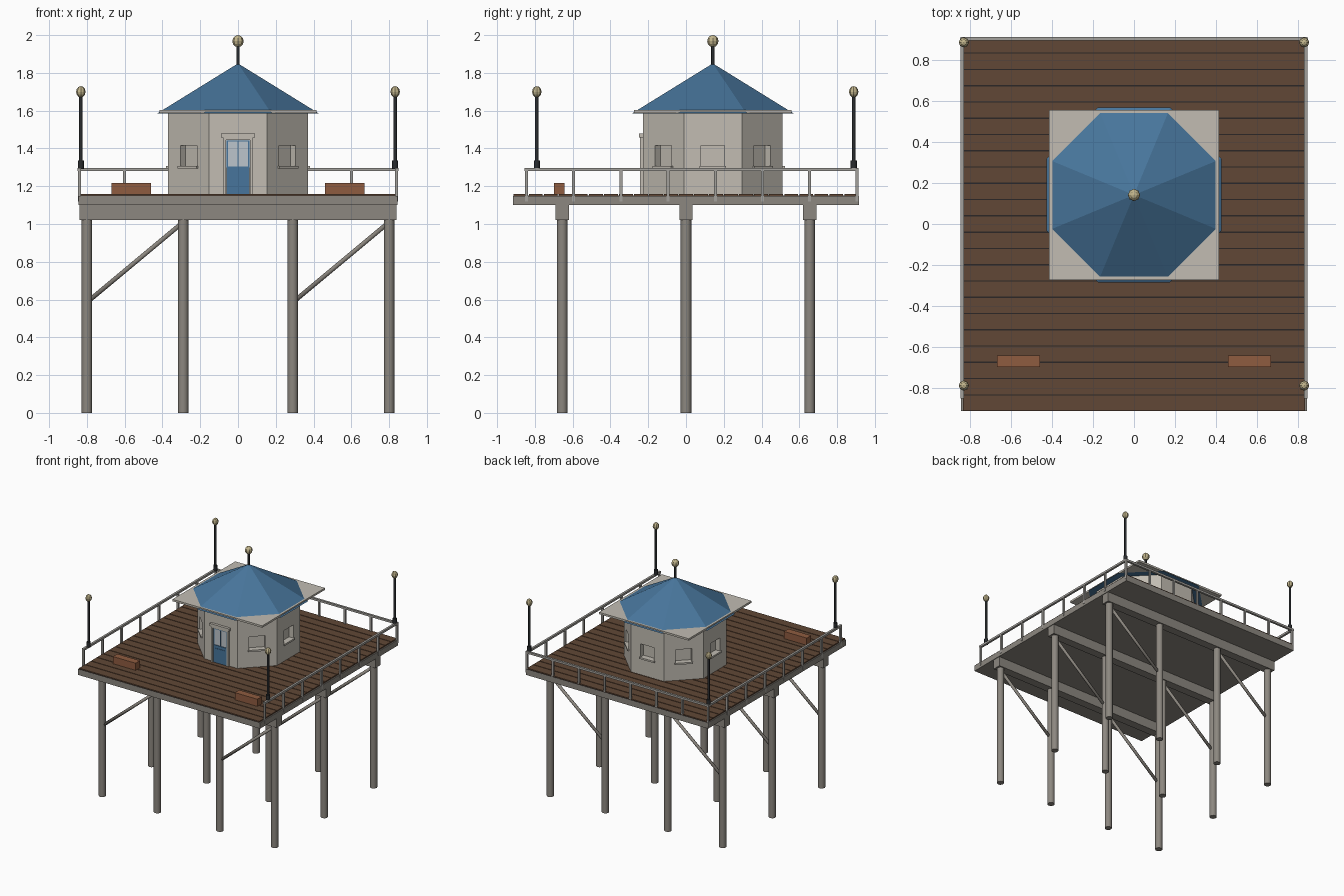
import bpy, bmesh, math
from mathutils import Vector, Matrix

if "Cube" in bpy.data.objects:
    bpy.data.objects.remove(bpy.data.objects["Cube"])


def mat(name, r, g, b):
    lin = [c / 12.92 if c <= 0.04045 else ((c + 0.055) / 1.055) ** 2.4 for c in (r, g, b)]
    m = bpy.data.materials.new(name)
    m.diffuse_color = (*lin, 1)
    m.use_nodes = True
    m.node_tree.nodes["Principled BSDF"].inputs["Base Color"].default_value = m.diffuse_color
    return m


WOOD = mat("weathered_grey", 0.55, 0.53, 0.50)
RAIL = mat("rail_grey", 0.64, 0.63, 0.61)
DECK = mat("deck_brown", 0.38, 0.28, 0.21)
GAP = mat("gap_dark", 0.17, 0.15, 0.15)
WALL = mat("wall_cream", 0.76, 0.74, 0.70)
ROOF = mat("roof_blue", 0.28, 0.46, 0.61)
BENCH = mat("bench_brown", 0.56, 0.36, 0.25)
IRON = mat("iron_black", 0.16, 0.17, 0.18)
LAMP = mat("lamp_beige", 0.76, 0.71, 0.55)
GLASS = mat("glass_pale", 0.74, 0.77, 0.80)


def finish(name, bm, m, smooth=False):
    me = bpy.data.meshes.new(name)
    bm.to_mesh(me)
    bm.free()
    me.materials.append(m)
    if smooth:
        for p in me.polygons:
            p.use_smooth = abs(p.normal.z) < 0.9
    ob = bpy.data.objects.new(name, me)
    bpy.context.collection.objects.link(ob)
    return ob


def boxes(name, specs, m, mtx=None):
    """One object from several (x0, x1, y0, y1, z0, z1) boxes."""
    bm = bmesh.new()
    for x0, x1, y0, y1, z0, z1 in specs:
        t = Matrix.Translation(((x0 + x1) / 2, (y0 + y1) / 2, (z0 + z1) / 2))
        s = Matrix.Diagonal((x1 - x0, y1 - y0, z1 - z0, 1))
        bmesh.ops.create_cube(bm, size=1, matrix=t @ s)
    if mtx:
        bm.transform(mtx)
    return finish(name, bm, m)


def rod(name, a, b, r, m, sides=12, r2=None, smooth=True, spin=0):
    a, b = Vector(a), Vector(b)
    d = b - a
    bm = bmesh.new()
    q = d.to_track_quat('Z', 'Y').to_matrix().to_4x4()
    bmesh.ops.create_cone(bm, cap_ends=True, segments=sides, radius1=r, radius2=r if r2 is None else r2,
                          depth=d.length,
                          matrix=Matrix.Translation((a + b) / 2) @ q @ Matrix.Rotation(spin, 4, 'Z'))
    return finish(name, bm, m, smooth)


def ball(name, c, r, h):
    bm = bmesh.new()
    bmesh.ops.create_uvsphere(bm, u_segments=8, v_segments=6, radius=1,
                              matrix=Matrix.Translation(c) @ Matrix.Diagonal((r, r, h, 1)))
    return finish(name, bm, LAMP)


# Piles, cross beams and braces
PX = (-0.80, -0.29, 0.29, 0.80)
for y in (-0.655, 0, 0.655):
    for x in PX:
        rod("pile", (x, y, 0), (x, y, 1.03), 0.028, WOOD)
    boxes("cross_beam", [(-0.84, 0.84, y - 0.035, y + 0.035, 1.02, 1.10)], WOOD)
    for x in (PX[0], PX[2]):
        rod("brace", (x, y, 0.585), (x + 0.51, y, 1.01), 0.012, WOOD, 8)

# Deck slab, dark gaps and planks
boxes("deck_slab", [(-0.845, 0.845, -0.915, 0.915, 1.10, 1.148)], WOOD)
boxes("plank_gaps", [(-0.834, 0.834, -0.914, 0.914, 1.146, 1.151)], GAP)
N = 23
step = 1.83 / N
boxes("planks", [(-0.835, 0.835, -0.915 + i * step + 0.003, -0.915 + (i + 1) * step - 0.003, 1.147, 1.158)
                 for i in range(N)], DECK)

# Railing on three sides
h = 0.008
posts, Y0, Y1, X = [], -0.845, 0.905, 0.84
for i in range(8):
    y = Y0 + (Y1 - Y0) * i / 7
    x = -X + 2 * X * i / 7
    posts += [(s * X - h, s * X + h, y - h, y + h, 1.12, 1.285) for s in (-1, 1)]
    if 0 < i < 7:
        posts.append((x - h, x + h, Y1 - h, Y1 + h, 1.12, 1.285))
boxes("rail_posts", posts, RAIL)
boxes("top_rails", [(s * X - 0.009, s * X + 0.009, Y0 - 0.009, Y1 + 0.009, 1.28, 1.297) for s in (-1, 1)]
      + [(-X, X, Y1 - 0.009, Y1 + 0.009, 1.28, 1.297)], RAIL)

# Corner lamps
for x in (-0.832, 0.832):
    for y in (-0.79, 0.888):
        rod("lamp_base", (x, y, 1.29), (x, y, 1.335), 0.016, IRON, 8)
        rod("lamp_pole", (x, y, 1.33), (x, y, 1.68), 0.0095, IRON, 8)
        ball("lamp_globe", (x, y, 1.70), 0.025, 0.03)

# Benches
for s in (-1, 1):
    a, b = sorted((s * 0.46, s * 0.67))
    boxes("bench", [(a, b, -0.70, -0.642, 1.155, 1.218)], BENCH)

# Cabin walls: octagon with a recessed window in every side but the front
C = Vector((0, 0.142, 0))
AP, Z0, Z1 = 0.37, 1.15, 1.59
HS = AP * math.tan(math.pi / 8)
bm = bmesh.new()
for k in range(8):
    M = Matrix.Translation(C) @ Matrix.Rotation(k * math.pi / 4, 4, 'Z')

    def ring(w, z0, z1, d):
        return [bm.verts.new(M @ Vector(p)) for p in
                ((-w, -d, z0), (w, -d, z0), (w, -d, z1), (-w, -d, z1))]
    rings = [ring(HS, Z0, Z1, AP)]
    if k:
        rings += [ring(0.062, 1.305, 1.415, AP), ring(0.062, 1.305, 1.415, AP - 0.04)]
        boxes("window_sill", [(-0.07, 0.07, -AP - 0.012, -AP + 0.005, 1.293, 1.307)], WALL, M)
    for r, q in zip(rings, rings[1:]):
        for i in range(4):
            j = (i + 1) % 4
            bm.faces.new((r[i], r[j], q[j], q[i]))
    bm.faces.new(rings[-1])
finish("cabin_walls", bm, WALL)

# Eaves slab, roof and finial
boxes("eaves_slab", [(-0.416, 0.416, C.y - 0.416, C.y + 0.416, 1.587, 1.603)], WALL)
rod("roof", (0, C.y, 1.586), (0, C.y, 1.85), 0.427 / math.cos(math.pi / 8), ROOF, 8, 0.0, False, math.pi / 8)
rod("finial_pole", (0, C.y, 1.83), (0, C.y, 1.95), 0.009, IRON, 8)
ball("finial_globe", (0, C.y, 1.968), 0.03, 0.032)

# Door with frame, pale panes, blue lower panel and glazing bars
F = C.y - AP
boxes("door_frame", [(-0.08, -0.064, F - 0.016, F, 1.155, 1.46), (0.064, 0.08, F - 0.016, F, 1.155, 1.46),
                     (-0.08, 0.08, F - 0.016, F, 1.445, 1.46),
                     (-0.09, 0.09, F - 0.022, F, 1.458, 1.48)], WALL)
boxes("door_glass", [(-0.064, 0.064, F - 0.004, F, 1.30, 1.446)], GLASS)
boxes("door_panel", [(-0.06, 0.06, F - 0.009, F, 1.157, 1.305)], ROOF)
boxes("door_bars", [(x - 0.003, x + 0.003, F - 0.008, F, 1.30, 1.44) for x in (-0.057, 0, 0.057)]
      + [(-0.06, 0.06, F - 0.008, F, 1.437, 1.443)], ROOF)
boxes("door_panel_trim", [(-0.043, 0.043, F - 0.012, F, 1.18, 1.28)], ROOF)
